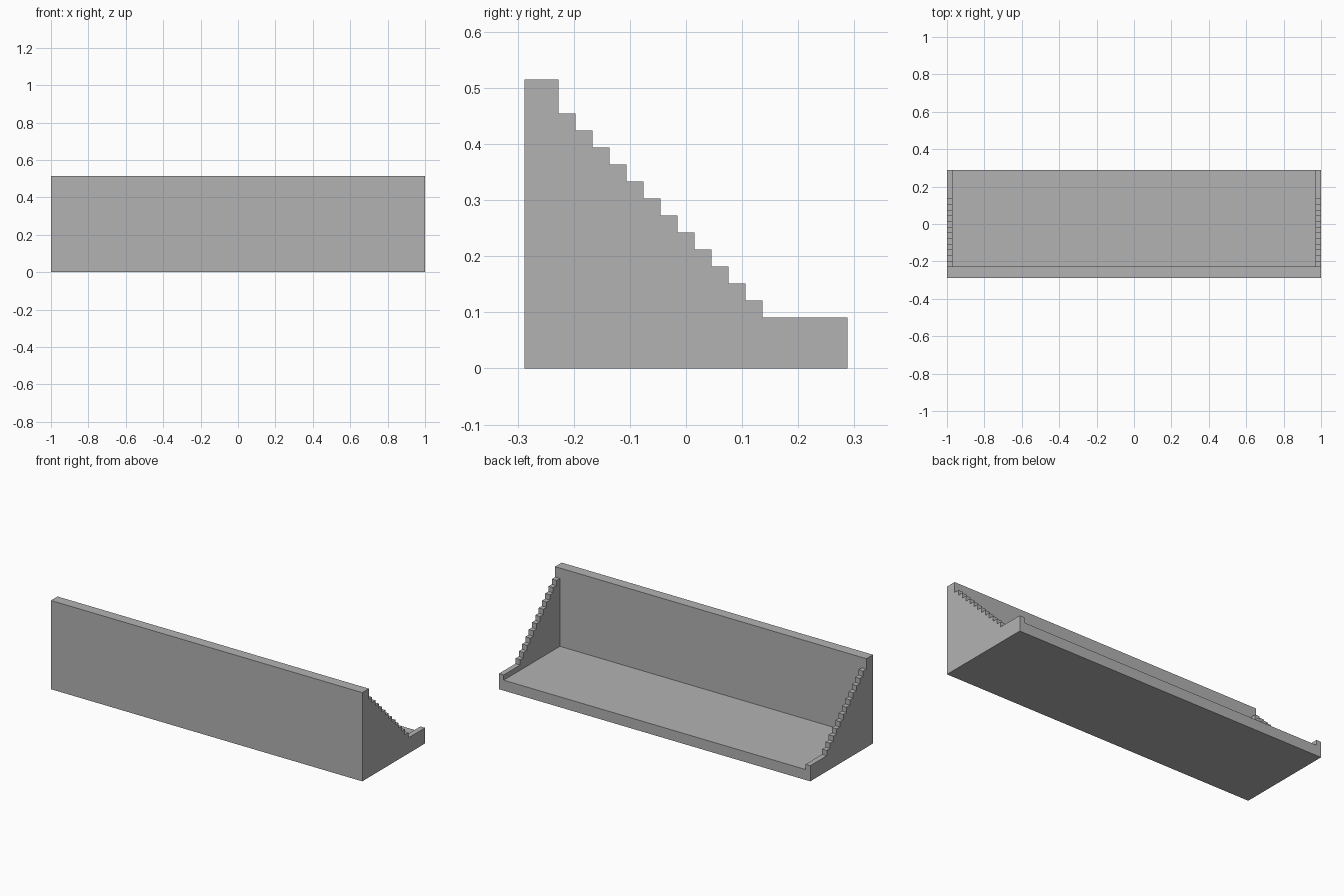
import bpy
import bmesh

cube = bpy.data.objects.get("Cube")
if cube:
    bpy.data.objects.remove(cube, do_unlink=True)

U = 1 / 33            # module: one stair step
HALF_X = 33 * U       # half length
FRONT = -9.5 * U
BACK = 9.5 * U
THICK = 2 * U         # wall and floor thickness
STEPS = 12

grey = bpy.data.materials.new("plain grey")
grey.use_nodes = True
colour = (0.448, 0.448, 0.448, 1)
grey.diffuse_color = colour
grey.node_tree.nodes["Principled BSDF"].inputs["Base Color"].default_value = colour


def extrude_profile(name, profile, x0, x1):
    """Extrude a closed (y, z) outline along x."""
    bm = bmesh.new()
    face = bm.faces.new([bm.verts.new((x0, y, z)) for y, z in profile])
    moved = bmesh.ops.extrude_face_region(bm, geom=[face])["geom"]
    verts = [v for v in moved if isinstance(v, bmesh.types.BMVert)]
    bmesh.ops.translate(bm, verts=verts, vec=(x1 - x0, 0, 0))
    bmesh.ops.recalc_face_normals(bm, faces=bm.faces)
    mesh = bpy.data.meshes.new(name)
    bm.to_mesh(mesh)
    bm.free()
    mesh.materials.append(grey)
    obj = bpy.data.objects.new(name, mesh)
    bpy.context.collection.objects.link(obj)
    return obj


def rectangle(y0, y1, z0, z1):
    return [(y0, z0), (y1, z0), (y1, z1), (y0, z1)]


# Tall front wall and the floor behind it
inner = FRONT + THICK
extrude_profile("front_wall", rectangle(FRONT, inner, 0, 17 * U), -HALF_X, HALF_X)
extrude_profile("floor", rectangle(inner, BACK, 0, THICK), -HALF_X + U, HALF_X - U)

# Stepped side panels, descending to a low flat lip at the back
stairs = [(inner, 0)]
for i in range(STEPS):
    z = (15 - i) * U
    stairs += [(inner + i * U, z), (inner + (i + 1) * U, z)]
lip = 3 * U
stairs += [(inner + STEPS * U, lip), (BACK, lip), (BACK, 0)]

for name, side in (("left_side", 1), ("right_side", -1)):
    extrude_profile(name, stairs, side * (HALF_X - U), side * HALF_X)
